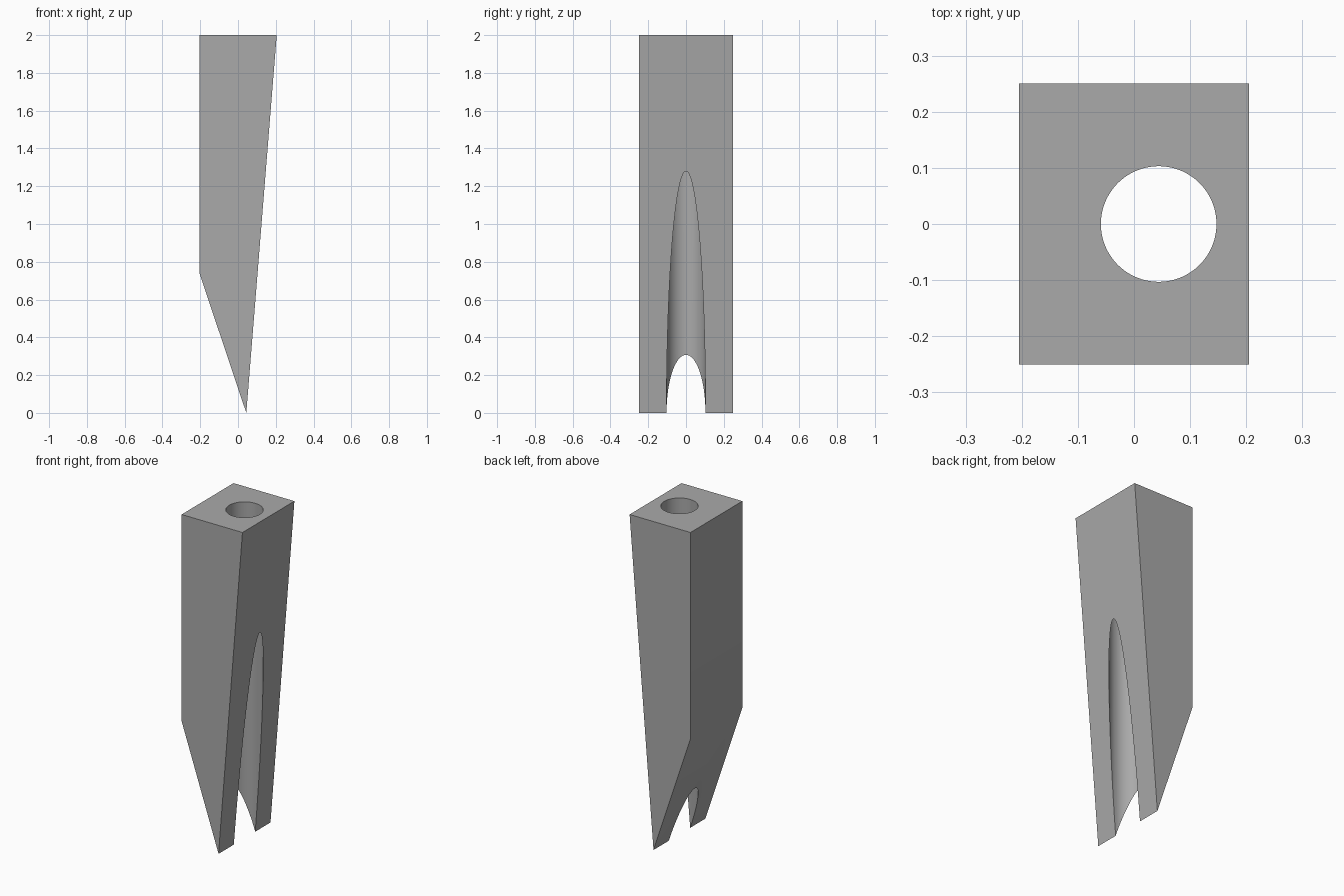
import bpy
import bmesh
import math

cube = bpy.data.objects.get("Cube")
if cube:
    bpy.data.objects.remove(cube, do_unlink=True)

# Plain grey material
grey = bpy.data.materials.new("plain grey")
grey.use_nodes = True
colour = (0.4, 0.4, 0.4, 1)
grey.diffuse_color = colour
grey.node_tree.nodes["Principled BSDF"].inputs["Base Color"].default_value = colour

DEPTH = 0.25      # half depth
BORE_X = 0.044    # bore axis, which runs through the tip edge
BORE_R = 0.103

# Tapered body: side profile extruded front to back
profile = [(-0.205, 2), (-0.205, 0.742), (BORE_X, 0), (0.205, 2)]
bm = bmesh.new()
face = bm.faces.new([bm.verts.new((x, -DEPTH, z)) for x, z in profile])
extruded = bmesh.ops.extrude_face_region(bm, geom=[face])["geom"]
bmesh.ops.translate(bm, vec=(0, 2 * DEPTH, 0),
                    verts=[g for g in extruded if isinstance(g, bmesh.types.BMVert)])
bmesh.ops.recalc_face_normals(bm, faces=bm.faces)
mesh = bpy.data.meshes.new("wedge_body")
bm.to_mesh(mesh)
bm.free()
body = bpy.data.objects.new("wedge_body", mesh)
bpy.context.collection.objects.link(body)
mesh.materials.append(grey)

# Vertical round bore
SIDES = 96
bpy.ops.mesh.primitive_cylinder_add(vertices=SIDES, radius=BORE_R, depth=3,
                                    location=(BORE_X, 0, 1),
                                    rotation=(0, 0, math.pi / SIDES))
bore = bpy.context.object
bore.name = "bore_cutter"
bore.data.materials.append(grey)

cut = body.modifiers.new("bore", 'BOOLEAN')
cut.operation = 'DIFFERENCE'
cut.solver = 'EXACT'
cut.object = bore

bpy.ops.object.select_all(action='DESELECT')
bpy.context.view_layer.objects.active = body
body.select_set(True)
bpy.ops.object.modifier_apply(modifier=cut.name)
bpy.data.objects.remove(bore, do_unlink=True)

# Smooth bore wall, sharp outer edges
bpy.ops.object.shade_smooth_by_angle(angle=math.radians(20))
